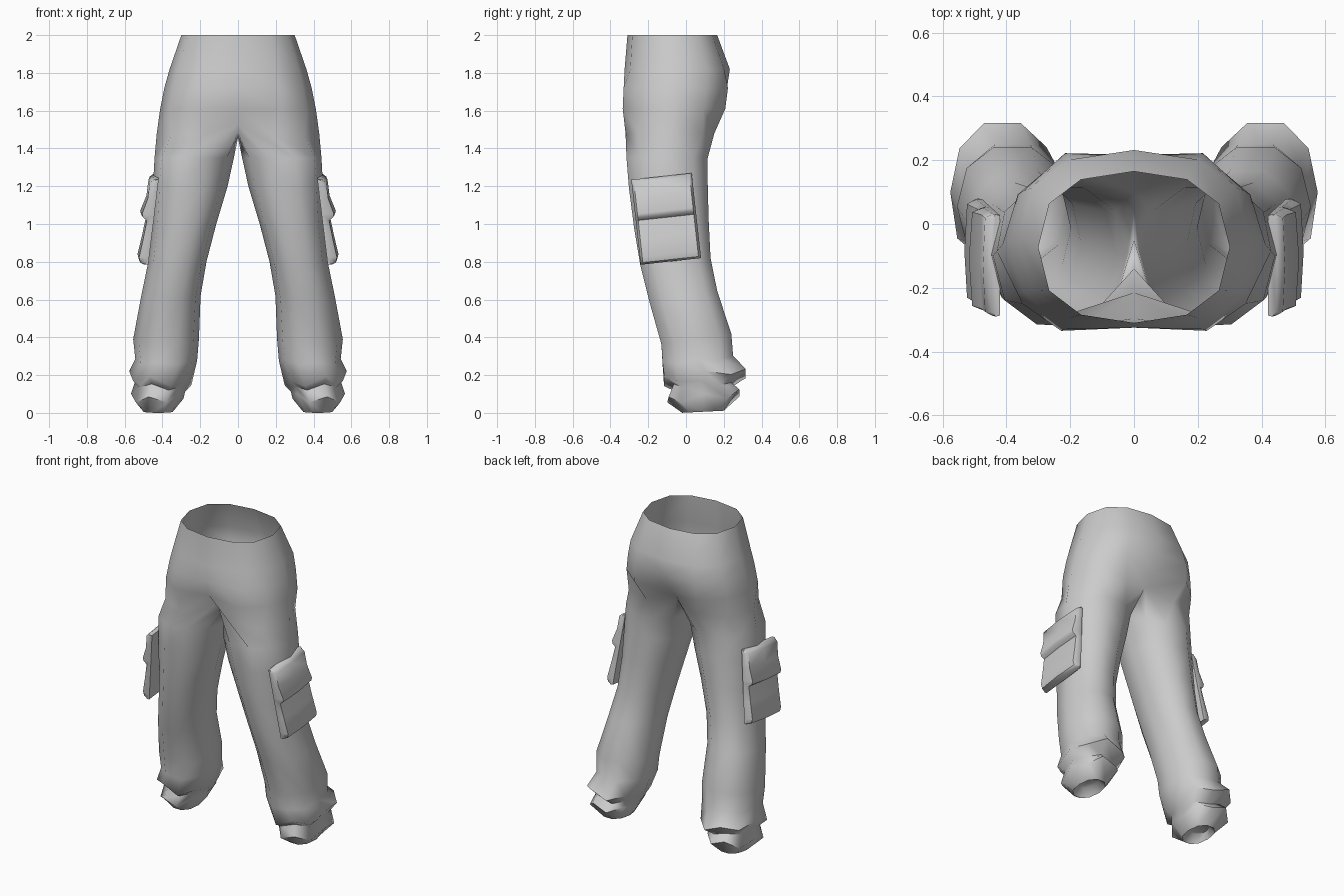
import bpy, bmesh, math, random

if "Cube" in bpy.data.objects:
    bpy.data.objects.remove(bpy.data.objects["Cube"])

random.seed(4)

cloth = bpy.data.materials.new("grey cloth")
cloth.diffuse_color = (0.6, 0.6, 0.6, 1)
cloth.use_nodes = True
cloth.node_tree.nodes["Principled BSDF"].inputs["Base Color"].default_value = cloth.diffuse_color


def spow(v, p):
    return math.copysign(abs(v) ** p, v)


def make_object(name, bm, angle):
    """Turn a right-hand half into a mirrored, smooth shaded object."""
    bmesh.ops.recalc_face_normals(bm, faces=bm.faces)
    mesh = bpy.data.meshes.new(name)
    bm.to_mesh(mesh)
    bm.free()
    mesh.materials.append(cloth)
    ob = bpy.data.objects.new(name, mesh)
    bpy.context.collection.objects.link(ob)
    bpy.ops.object.select_all(action='DESELECT')
    ob.select_set(True)
    bpy.context.view_layer.objects.active = ob
    bpy.ops.object.shade_smooth_by_angle(angle=math.radians(angle))
    mirror = ob.modifiers.new("mirror", 'MIRROR')
    mirror.use_axis[0] = True
    mirror.merge_threshold = 0.001
    return ob


def bridge(bm, a, b, count, closed):
    """Quads between two rows of vertices."""
    for k in range(count if closed else count - 1):
        n = (k + 1) % count
        bm.faces.new((a[k], a[n], b[n], b[k]))


# ---- trousers: half pelvis arcs, a crotch ring, then closed leg rings ----
bm = bmesh.new()

# z, half width, front y, back y, dent of the centre seam
pelvis = [(2.0, 0.30, -0.31, 0.165, 0.0),
          (1.82, 0.362, -0.325, 0.232, 0.0),
          (1.72, 0.39, -0.33, 0.222, 0.005),
          (1.61, 0.412, -0.335, 0.208, 0.04)]
rows = []
for z, w, yf, yb, dent in pelvis:
    row = []
    for k in range(7):
        a = math.radians(-90 + 30 * k)
        x = w * spow(math.cos(a), 0.85) if 0 < k < 6 else 0
        y = (yf + yb) / 2 + (yb - yf) / 2 * spow(math.sin(a), 0.8)
        if k in (0, 6):
            y += dent if k == 0 else -dent
        elif dent and k in (1, 5):
            y = yf if k == 1 else yb
        row.append(bm.verts.new((x, y, z)))
    rows.append(row)
for a, b in zip(rows, rows[1:]):
    bridge(bm, a, b, 7, False)

# crotch ring: seven outer points and three along the seam
crotch = [(0, -0.215, 1.53), (0.17, -0.32, 1.48), (0.35, -0.25, 1.48),
          (0.43, -0.085, 1.48), (0.35, 0.09, 1.48), (0.18, 0.15, 1.48),
          (0, 0.10, 1.53), (0, 0.045, 1.48), (0, -0.05, 1.455),
          (0, -0.14, 1.48)]
ring = [bm.verts.new(p) for p in crotch]
bridge(bm, rows[-1], ring, 7, False)

# z, inner x, outer x, front y, back y, slope in x, slope in y, crumple
legs = [(1.35, 0.022, 0.442, -0.315, 0.115, 0, 0, 0),
        (1.20, 0.055, 0.45, -0.302, 0.115, 0, 0.05, 0),
        (1.00, 0.115, 0.456, -0.275, 0.12, 0, 0.1, 0),
        (0.80, 0.167, 0.475, -0.242, 0.13, 0, 0.1, 0),
        (0.62, 0.198, 0.512, -0.195, 0.165, 0, 0.15, 0),
        (0.39, 0.207, 0.555, -0.13, 0.24, 0, 0.15, 0),
        (0.28, 0.215, 0.545, -0.125, 0.25, 0, 0.1, 0.005),
        (0.185, 0.24, 0.585, -0.125, 0.325, 0.12, 0.1, 0.02),
        (0.14, 0.28, 0.545, -0.07, 0.24, 0.1, 0.05, 0.012),
        (0.085, 0.285, 0.568, -0.10, 0.29, -0.05, 0.1, 0.018),
        (0.006, 0.345, 0.50, -0.02, 0.20, 0, 0.05, 0),
        (0.05, 0.375, 0.48, 0.02, 0.16, 0, 0, 0)]
for z, xi, xo, yf, yb, sx, sy, crumple in legs:
    new = []
    for k in range(10):
        a = math.radians(-108 + 36 * k)
        dx = (xo - xi) / 2 * spow(math.cos(a), 0.9)
        dy = (yb - yf) / 2 * spow(math.sin(a) / 0.951, 0.9)
        wave = crumple * (1 if k % 2 else -1) + random.uniform(-0.4, 0.4) * crumple
        grow = 1 - random.random() * crumple * 3
        new.append(bm.verts.new(((xi + xo) / 2 + dx * grow,
                                 (yf + yb) / 2 + dy * grow,
                                 z + dx * sx + dy * sy + wave)))
    bridge(bm, ring, new, 10, True)
    ring = new
bm.faces.new(ring)  # tucked-in cuff
make_object("trousers", bm, 62)

# ---- side pockets: puffed slab with an overhanging flap ----
bm = bmesh.new()
# z at the pocket middle, outer x
profile = [(1.252, 0.448), (1.235, 0.474), (1.15, 0.485), (1.07, 0.518),
           (1.05, 0.512), (1.035, 0.488), (0.94, 0.508), (0.84, 0.532),
           (0.812, 0.525), (0.802, 0.50)]
columns = [(0, 0.35), (0.04, 0.85), (0.5, 1.0), (0.96, 0.85), (1, 0.35)]
loops = []
for z, xo in profile:
    t = (1.252 - z) / 0.45
    back = 0.425 + 0.055 * t
    y0 = -0.29 + 0.05 * t
    loop = [bm.verts.new((back + (xo - back) * puff, y0 + 0.32 * u,
                          z + 0.035 * (u - 0.5))) for u, puff in columns]
    # inner side against the leg
    loop += [bm.verts.new((back - 0.005, y0 + 0.32 * u, z + 0.035 * (u - 0.5)))
             for u in (0.99, 0.01)]
    loops.append(loop)
for a, b in zip(loops, loops[1:]):
    bridge(bm, a, b, 7, True)
bm.faces.new(loops[0])
bm.faces.new(loops[-1])
make_object("side_pockets", bm, 50)
